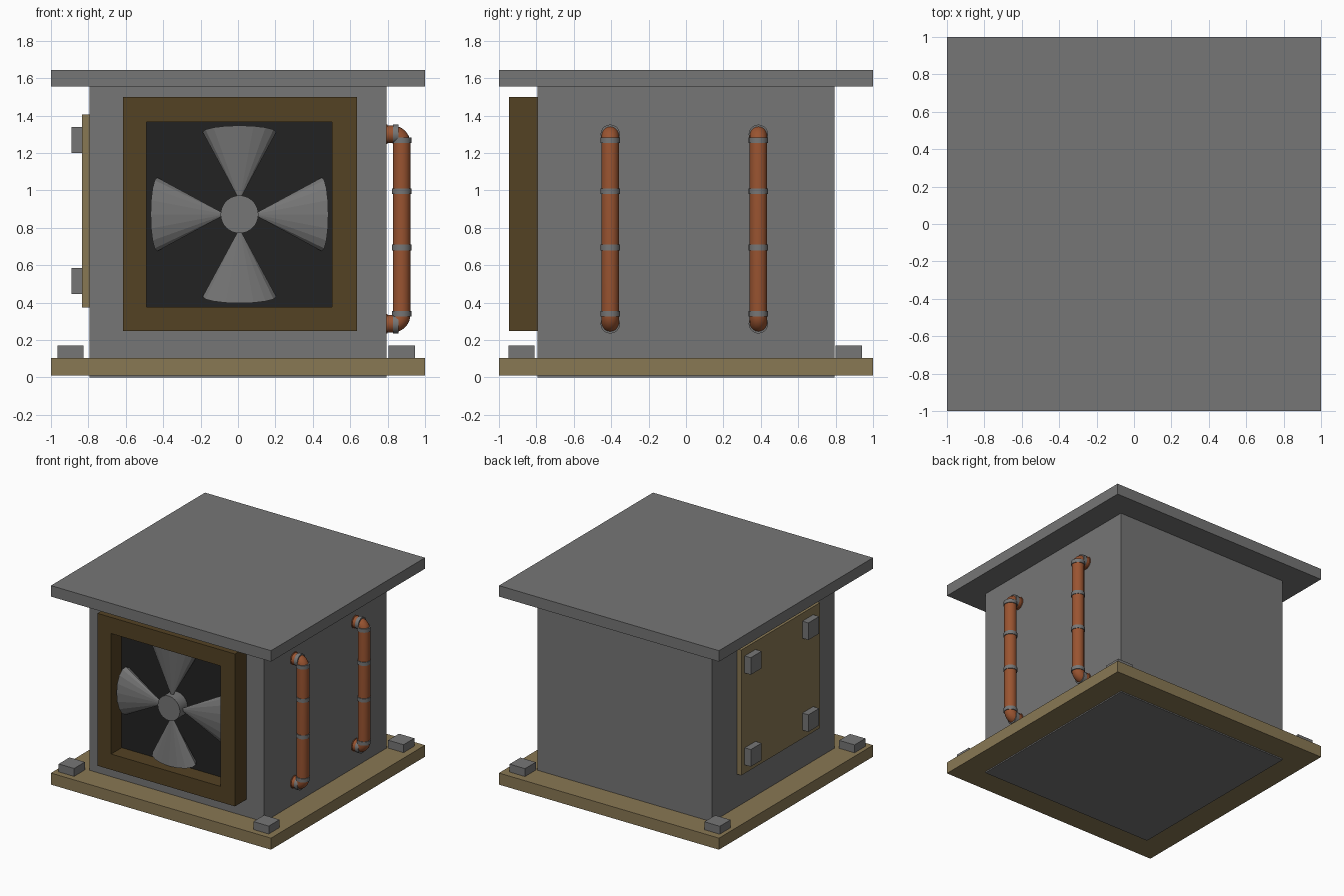
import bpy, bmesh, math
from mathutils import Vector

if "Cube" in bpy.data.objects:
    bpy.data.objects.remove(bpy.data.objects["Cube"])


def material(name, rgb):
    m = bpy.data.materials.new(name)
    m.diffuse_color = (*rgb, 1)
    m.use_nodes = True
    m.node_tree.nodes["Principled BSDF"].inputs["Base Color"].default_value = m.diffuse_color
    return m


GRAY = material("steel gray", (0.18, 0.18, 0.18))
DARK = material("dark recess", (0.016, 0.016, 0.016))
BROWN = material("dark brown", (0.088, 0.054, 0.017))
TAN = material("tan metal", (0.25, 0.188, 0.088))
COPPER = material("copper", (0.32, 0.088, 0.03))


def finish(name, bm, mat, smooth=False):
    bmesh.ops.recalc_face_normals(bm, faces=bm.faces)
    me = bpy.data.meshes.new(name)
    bm.to_mesh(me)
    bm.free()
    me.materials.append(mat)
    ob = bpy.data.objects.new(name, me)
    bpy.context.collection.objects.link(ob)
    if smooth:
        bpy.ops.object.select_all(action='DESELECT')
        ob.select_set(True)
        bpy.context.view_layer.objects.active = ob
        bpy.ops.object.shade_smooth_by_angle(angle=math.radians(40))
    return ob


def box(name, lo, hi, mat):
    bm = bmesh.new()
    bmesh.ops.create_cube(bm, size=1)
    for v in bm.verts:
        v.co = [(a + b) / 2 + c * (b - a) for a, b, c in zip(lo, hi, v.co)]
    return finish(name, bm, mat)


def sweep(name, path, radius, mat, side, n=20):
    """Round tube along a planar path; side is the plane normal."""
    bm = bmesh.new()
    pts = [Vector(p) for p in path]
    side = Vector(side)
    rings = []
    for i, p in enumerate(pts):
        t = (pts[min(i + 1, len(pts) - 1)] - pts[max(i - 1, 0)]).normalized()
        u = side.cross(t)
        rings.append([bm.verts.new(p + radius * (math.cos(a) * side + math.sin(a) * u))
                      for a in (2 * math.pi * k / n for k in range(n))])
    for a, b in zip(rings, rings[1:]):
        for k in range(n):
            bm.faces.new((a[k], a[(k + 1) % n], b[(k + 1) % n], b[k]))
    bm.faces.new(rings[0])
    bm.faces.new(rings[-1])
    return finish(name, bm, mat, True)


# Housing, base and roof
box("body", (-0.795, -0.795, 0), (0.795, 0.795, 1.57), GRAY)
box("base_plate", (-1, -1, 0.01), (1, 1, 0.105), TAN)
box("roof", (-1, -1, 1.555), (1, 1, 1.645), GRAY)

# Corner blocks on the base
for x in (-0.895, 0.875):
    for y in (-0.88, 0.87):
        box("corner_block", (x - 0.07, y - 0.07, 0.09), (x + 0.07, y + 0.07, 0.17), GRAY)

# Access panel on the left side with four bolts
box("side_panel", (-0.835, -0.55, 0.375), (-0.78, 0.475, 1.405), TAN)
for y in (-0.388, 0.36):
    for z in (0.515, 1.27):
        box("panel_bolt", (-0.89, y - 0.07, z - 0.07), (-0.82, y + 0.07, z + 0.07), GRAY)

# Fan frame: square ring
bm = bmesh.new()
loops = []
for x0, x1, z0, z1 in ((-0.615, 0.635, 0.248, 1.5), (-0.49, 0.503, 0.377, 1.367)):
    for y in (-0.947, -0.79):
        loops.append([bm.verts.new((x, y, z)) for x, z in
                      ((x0, z0), (x1, z0), (x1, z1), (x0, z1))])
of, ob_, nf, nb = loops
for a, b in ((of, nf), (nf, nb), (nb, ob_), (ob_, of)):
    for k in range(4):
        j = (k + 1) % 4
        bm.faces.new((a[k], a[j], b[j], b[k]))
finish("fan_frame", bm, BROWN)
box("fan_recess", (-0.5, -0.81, 0.37), (0.51, -0.785, 1.375), DARK)

# Fan blades: flattened tilted cones, and the hub
CX, CZ = 0.008, 0.872
for q in range(4):
    a = q * math.pi / 2
    c, s = round(math.cos(a)), round(math.sin(a))
    bm = bmesh.new()

    def vert(r, t, y):
        return bm.verts.new((CX + r * c - t * s, y, CZ + r * s + t * c))

    apex = vert(0.075, 0, -0.87)
    rim = []
    for k in range(16):
        w = 2 * math.pi * k / 16
        rim.append(vert(0.44 + 0.035 * math.sin(w), 0.197 * math.cos(w),
                        -0.84 - 0.07 * math.sin(w)))
    for k in range(16):
        bm.faces.new((apex, rim[k], rim[(k + 1) % 16]))
    bm.faces.new(rim)
    finish("fan_blade", bm, GRAY)
sweep("fan_hub", [(CX, -0.80, CZ), (CX, -0.91, CZ)], 0.101, GRAY, (1, 0, 0), 32)

# Copper pipes on the right side, with elbows and collars
PX, TOP, BOT, R = 0.875, 1.30, 0.287, 0.05
for y in (-0.405, 0.387):
    path = [(0.78, y, TOP)]
    arc = [math.pi / 2 * k / 8 for k in range(9)]
    path += [(PX - R + R * math.sin(a), y, TOP - R + R * math.cos(a)) for a in arc]
    path += [(PX - R + R * math.cos(a), y, BOT + R - R * math.sin(a)) for a in arc]
    path += [(0.78, y, BOT)]
    sweep("pipe", path, 0.047, COPPER, (0, 1, 0))
    for z in (1.268, 0.995, 0.695, 0.34):
        sweep("pipe_collar", [(PX, y, z - 0.015), (PX, y, z + 0.015)], 0.052, GRAY, (0, 1, 0))
    for z in (TOP, BOT):
        sweep("elbow_collar", [(0.828, y, z), (0.858, y, z)], 0.052, GRAY, (0, 1, 0))
        sweep("wall_flange", [(0.785, y, z), (0.8, y, z)], 0.052, COPPER, (0, 1, 0))
